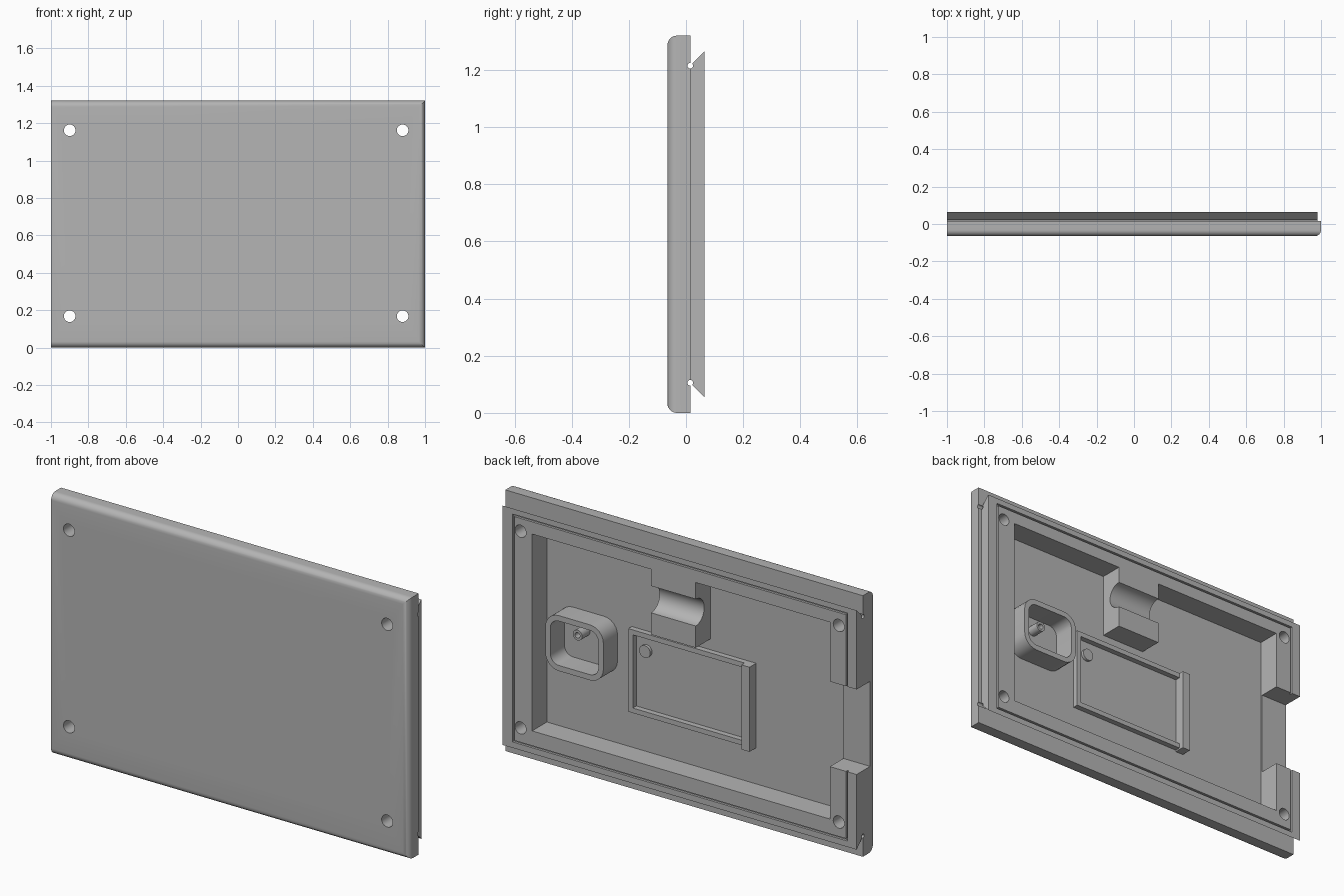
import bpy, bmesh, math

if "Cube" in bpy.data.objects:
    bpy.data.objects.remove(bpy.data.objects["Cube"], do_unlink=True)

grey = bpy.data.materials.new("plain grey")
grey.use_nodes = True
grey.diffuse_color = (0.46, 0.46, 0.46, 1)
grey.node_tree.nodes["Principled BSDF"].inputs["Base Color"].default_value = (0.46, 0.46, 0.46, 1)

FRONT, STEP, BACK = -0.065, 0.015, 0.065
FLOOR = -0.053
HEIGHT = 1.32


def finish(name, bm):
    bmesh.ops.recalc_face_normals(bm, faces=bm.faces)
    mesh = bpy.data.meshes.new(name)
    bm.to_mesh(mesh)
    bm.free()
    mesh.materials.append(grey)
    ob = bpy.data.objects.new(name, mesh)
    bpy.context.scene.collection.objects.link(ob)
    return ob


def box_mesh(x, y, z):
    bm = bmesh.new()
    bmesh.ops.create_cube(bm, size=1)
    for v in bm.verts:
        v.co = [lo + (c + 0.5) * (hi - lo) for c, (lo, hi) in zip(v.co, (x, y, z))]
    return bm


def box(name, x, y, z):
    return finish(name, box_mesh(x, y, z))


def prism(name, profile, x):
    """Extrude a (y, z) profile along x."""
    bm = bmesh.new()
    face = bm.faces.new([bm.verts.new((x[0], *p)) for p in profile])
    new = bmesh.ops.extrude_face_region(bm, geom=[face])["geom"]
    for v in new:
        if isinstance(v, bmesh.types.BMVert):
            v.co.x = x[1]
    return finish(name, bm)


def rod(name, x, z, r, y, sides=32):
    """Round pin running along y."""
    bm = bmesh.new()
    loops = [[bm.verts.new((x + r * math.cos(math.tau * i / sides), d,
                            z + r * math.sin(math.tau * i / sides)))
              for i in range(sides)] for d in y]
    for loop in loops:
        bm.faces.new(loop)
    for i in range(sides):
        j = (i + 1) % sides
        bm.faces.new((loops[0][i], loops[0][j], loops[1][j], loops[1][i]))
    return finish(name, bm)


def circle(y, z, r, sides=32):
    return [(y + r * math.cos(math.tau * i / sides), z + r * math.sin(math.tau * i / sides))
            for i in range(sides)]


def frame(name, x, z, y, wall, radius=0.0, segs=6):
    """Hollow rectangular frame with optional rounded corners."""
    def outline(inset, r):
        pts = []
        corners = ((x[1], z[1], -1, -1), (x[0], z[1], 1, -1), (x[0], z[0], 1, 1), (x[1], z[0], -1, 1))
        for k, (cx, cz, sx, sz) in enumerate(corners):
            cx, cz = cx + sx * (inset + r), cz + sz * (inset + r)
            for i in range(segs + 1 if radius else 1):
                a = math.pi / 2 * (k + i / segs)
                pts.append((cx + r * math.cos(a), cz + r * math.sin(a)))
        return pts
    bm = bmesh.new()
    outer, inner = outline(0, radius), outline(wall, max(radius - wall, 0))
    rings = [[bm.verts.new((px, d, pz)) for px, pz in pts]
             for pts, d in ((outer, y[0]), (outer, y[1]), (inner, y[1]), (inner, y[0]))]
    n = len(outer)
    for a, b in zip(rings, rings[1:] + rings[:1]):
        for i in range(n):
            j = (i + 1) % n
            bm.faces.new((a[i], a[j], b[j], b[i]))
    return finish(name, bm)


def combine(target, tool, operation="DIFFERENCE"):
    mod = target.modifiers.new("cut", "BOOLEAN")
    mod.operation, mod.object, mod.solver = operation, tool, "EXACT"
    bpy.context.view_layer.objects.active = target
    bpy.ops.object.modifier_apply(modifier=mod.name)
    bpy.data.objects.remove(tool, do_unlink=True)


# Cover plate, rounded on the front along three edges
bm = box_mesh((-1, 1), (FRONT, STEP), (0, HEIGHT))
edges = [e for e in bm.edges if all(v.co.y < 0 for v in e.verts)
         and not all(v.co.x < 0 for v in e.verts)]
bmesh.ops.bevel(bm, geom=edges, offset=0.033, segments=8, profile=0.5, affect="EDGES")
cover = finish("cover_plate", bm)

# Dovetail slab on the back
neck, flare = 0.105, 0.055
slab = prism("dovetail", [(STEP - 0.02, neck), (STEP, neck), (BACK, flare), (BACK, HEIGHT - flare),
                          (STEP, HEIGHT - neck), (STEP - 0.02, HEIGHT - neck)], (-1, 0.98))
combine(cover, slab, "UNION")

# Relief channels in the dovetail corners
for z in (neck, HEIGHT - neck):
    combine(cover, prism("relief", circle(STEP, z, 0.01, 16), (-1.1, 1.1)))

# Main pocket, side notch, seal groove and screw holes
combine(cover, box("pocket", (-0.85, 0.815), (FLOOR, 0.2), (0.17, 1.165)))
combine(cover, box("notch", (-1.1, -0.84), (FLOOR + 0.01, 0.2), (0.435, 0.865)))
combine(cover, frame("groove", (-0.95, 0.925), (0.085, 1.237), (BACK - 0.012, 0.1), 0.01))
for x in (-0.9, 0.88):
    for z in (0.168, 1.162):
        combine(cover, rod("hole", x, z, 0.031, (-0.2, 0.2)))

# Hanging block with a round cable saddle
block = box("saddle_block", (-0.10, 0.15), (FLOOR - 0.004, BACK), (0.835, 1.165))
combine(block, prism("saddle", circle(BACK, 1.013, 0.068), (-0.3, 0.3)))

# Rounded socket with a small pin inside
base = FLOOR - 0.004
socket = frame("socket_ring", (0.42, 0.745), (0.51, 0.79), (base, 0.06), 0.028, 0.075)
socket_pin = rod("socket_pin", 0.6, 0.69, 0.026, (base, 0.01))
combine(socket_pin, rod("bore", 0.6, 0.69, 0.014, (-0.03, 0.1)))

# Panel frame with its raised end bar and locating stud
panel = frame("panel_frame", (-0.34, 0.34), (0.36, 0.78), (base, -0.025), 0.025)
bar = box("panel_end_bar", (-0.355, -0.31), (base, 0.0), (0.352, 0.78))
stud = rod("panel_stud", 0.258, 0.68, 0.031, (base, FLOOR + 0.015))

# Smooth the curved faces only
bpy.ops.object.select_all(action="DESELECT")
for ob in (cover, block, socket, socket_pin, stud):
    ob.select_set(True)
bpy.context.view_layer.objects.active = cover
bpy.ops.object.shade_smooth_by_angle(angle=math.radians(30))
